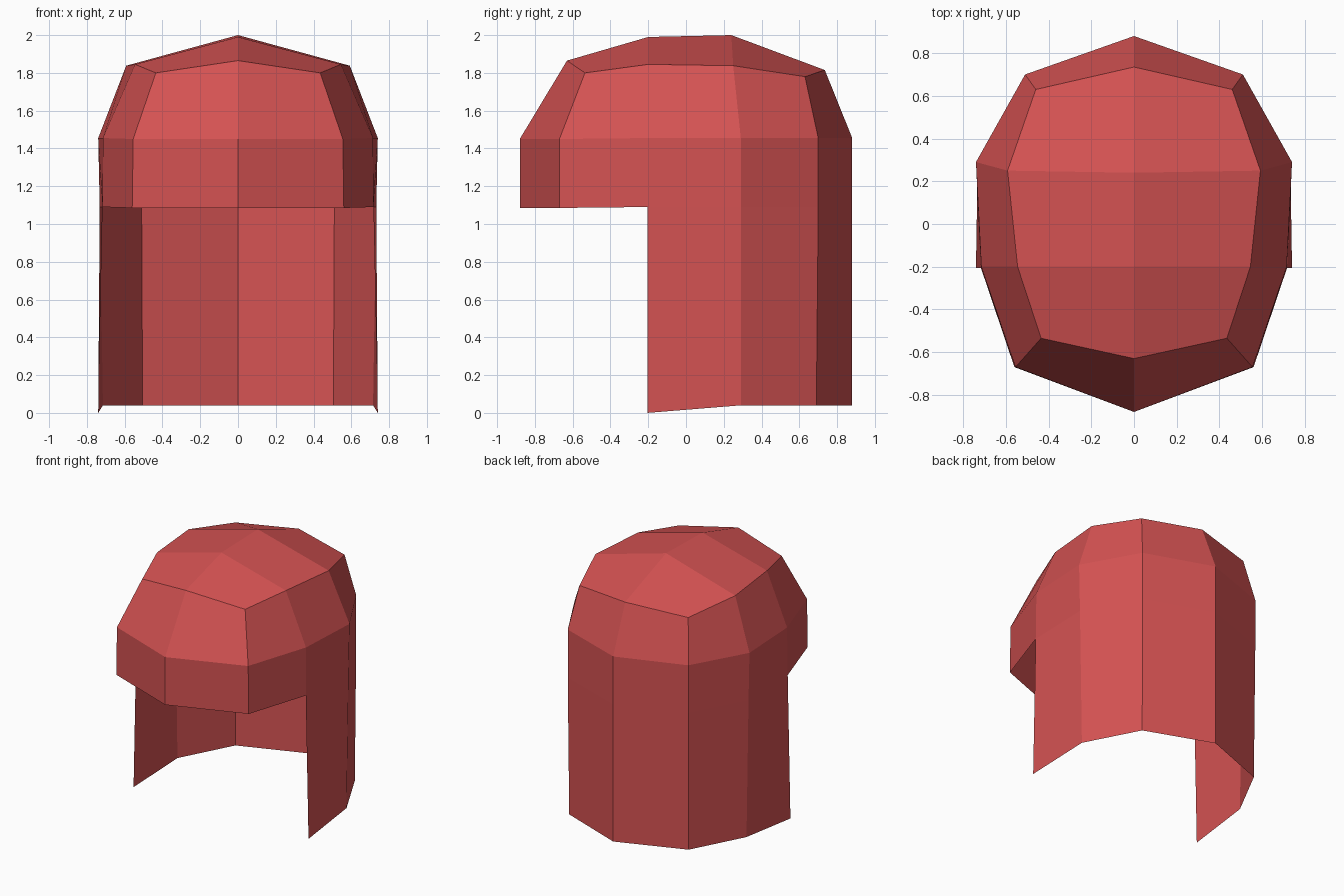
import bpy, bmesh

if "Cube" in bpy.data.objects:
    bpy.data.objects.remove(bpy.data.objects["Cube"])

# one flat red for the whole hairpiece
red = bpy.data.materials.new("hair red")
red.diffuse_color = (0.66, 0.085, 0.085, 1)
red.use_nodes = True
red.node_tree.nodes["Principled BSDF"].inputs["Base Color"].default_value = red.diffuse_color

# half outlines, running from front centre round the right side to back centre
hem = [None, None, (0.74, -0.205, 0.0), (0.715, 0.29, 0.04), (0.505, 0.69, 0.04), (0, 0.88, 0.04)]
fringe = [(0, -0.88, 1.085), (0.56, -0.67, 1.085), (0.717, -0.205, 1.09),
          (0.732, 0.29, 1.09), (0.51, 0.70, 1.09), (0, 0.88, 1.09)]
brow = [(0, -0.88, 1.45), (0.555, -0.67, 1.45), (0.715, -0.2, 1.455),
        (0.74, 0.29, 1.455), (0.51, 0.70, 1.455), (0, 0.88, 1.455)]
crown = [(0, -0.63, 1.865), (0.435, -0.535, 1.80), (0.545, -0.2, 1.845),
         (0.592, 0.25, 1.838), (0.46, 0.63, 1.78), (0, 0.735, 1.815)]
ridge = [(0, -0.2, 1.99), (0, 0.24, 2.0)]

bm = bmesh.new()
rings = [[bm.verts.new(p) if p else None for p in ring] for ring in (hem, fringe, brow, crown)]
a, b = [bm.verts.new(p) for p in ridge]

# walls: bridge neighbouring outlines, leaving the face opening empty
for low, high in zip(rings, rings[1:]):
    for i in range(5):
        if low[i] and low[i + 1]:
            bm.faces.new((low[i], low[i + 1], high[i + 1], high[i]))

# flat-sided cap on top
t = rings[3]
bm.faces.new((t[0], t[1], t[2], a))
bm.faces.new((a, t[2], t[3], b))
bm.faces.new((b, t[3], t[4], t[5]))

mesh = bpy.data.meshes.new("hair_shell")
bm.to_mesh(mesh)
bm.free()
mesh.materials.append(red)
hair = bpy.data.objects.new("hair_shell", mesh)
bpy.context.collection.objects.link(hair)

# left half
mirror = hair.modifiers.new("mirror", "MIRROR")
mirror.use_axis[0] = True
mirror.use_clip = True
mirror.merge_threshold = 0.001
